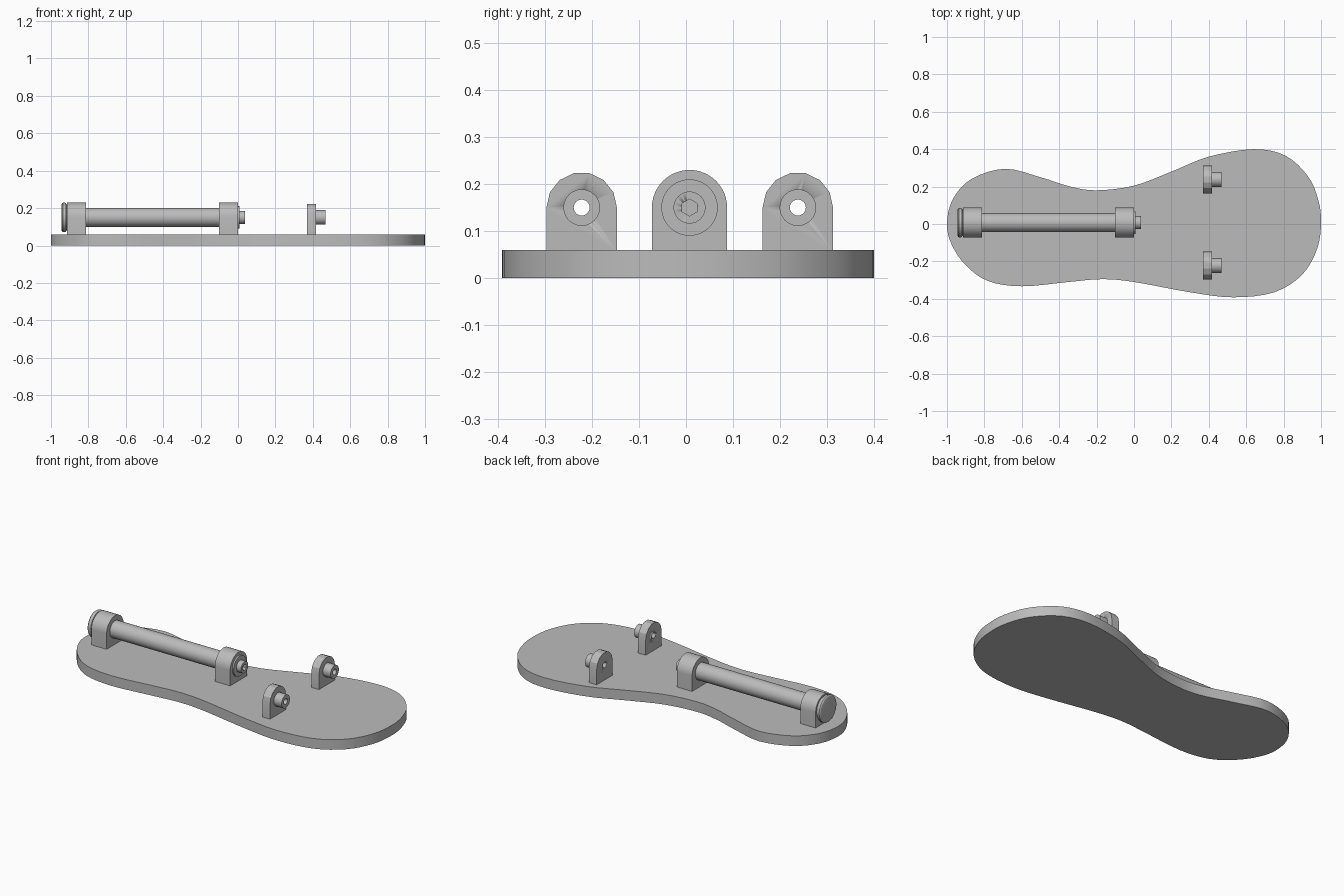
import bpy, bmesh, math
from mathutils import Vector

cube = bpy.data.objects.get("Cube")
if cube:
    bpy.data.objects.remove(cube, do_unlink=True)

grey = bpy.data.materials.new("plain grey")
grey.use_nodes = True
tone = (0.5, 0.5, 0.5, 1)
grey.diffuse_color = tone
grey.node_tree.nodes["Principled BSDF"].inputs["Base Color"].default_value = tone


def finish(name, bm):
    bmesh.ops.recalc_face_normals(bm, faces=bm.faces)
    mesh = bpy.data.meshes.new(name)
    bm.to_mesh(mesh)
    bm.free()
    obj = bpy.data.objects.new(name, mesh)
    bpy.context.collection.objects.link(obj)
    mesh.materials.append(grey)
    bpy.ops.object.select_all(action='DESELECT')
    obj.select_set(True)
    bpy.context.view_layer.objects.active = obj
    bpy.ops.object.shade_smooth_by_angle(angle=math.radians(25))
    return obj


def extrude(name, points, depth):
    """Closed 3D outline pushed along a vector."""
    bm = bmesh.new()
    face = bm.faces.new([bm.verts.new(p) for p in points])
    out = bmesh.ops.extrude_face_region(bm, geom=[face], use_keep_orig=True)
    verts = [v for v in out["geom"] if isinstance(v, bmesh.types.BMVert)]
    bmesh.ops.translate(bm, verts=verts, vec=depth)
    return finish(name, bm)


def lathe(name, profile, y, z, sides=48):
    """Turn (x, radius) pairs about an axis along x; radius 0 closes an end."""
    bm = bmesh.new()
    rings = []
    for x, r in profile:
        angles = [math.tau * i / sides for i in range(sides)]
        rings.append([bm.verts.new((x, y + r * math.sin(a), z + r * math.cos(a)))
                      for a in angles])
    for a, b in zip(rings, rings[1:]):
        for i in range(sides):
            j = (i + 1) % sides
            bm.faces.new((a[i], a[j], b[j], b[i]))
    bmesh.ops.remove_doubles(bm, verts=bm.verts, dist=1e-5)
    return finish(name, bm)


def bracket(name, x, width, y, r, steps):
    """Upright lug with a rounded top, standing on the sole."""
    pts = [(x, y - r, TOP - 0.005)]
    for i in range(steps + 1):
        a = math.pi * i / steps
        pts.append((x, y - r * math.cos(a), AXIS + r * math.sin(a)))
    pts.append((x, y + r, TOP - 0.005))
    return extrude(name, pts, (width, 0, 0))


def cut(obj, cutter):
    cutter.hide_render = True
    mod = obj.modifiers.new("hole", 'BOOLEAN')
    mod.operation = 'DIFFERENCE'
    mod.solver = 'EXACT'
    mod.object = cutter
    bpy.context.view_layer.objects.active = obj
    bpy.ops.object.modifier_apply(modifier=mod.name)
    bpy.data.objects.remove(cutter, do_unlink=True)


TOP, AXIS = 0.06, 0.15

# Sole: smooth closed outline through a few points
outline = [(-1, 0), (-.97, .13), (-.87, .24), (-.69, .295), (-.5, .25),
           (-.34, .2), (-.2, .18), (0, .205), (.2, .28), (.4, .36),
           (.64, .4), (.81, .365), (.93, .255), (.985, .13), (1, .01),
           (.98, -.13), (.9, -.27), (.75, -.365), (.53, -.392), (.3, -.365),
           (0, -.31), (-.17, -.295), (-.35, -.31), (-.6, -.333),
           (-.78, -.305), (-.9, -.22), (-.975, -.11)]
pts = [Vector((x, y, 0)) for x, y in outline]
n = len(pts)
smooth = []
for i in range(n):
    a, b, c, d = (pts[(i + k) % n] for k in (-1, 0, 1, 2))
    for t in (0, .25, .5, .75):
        smooth.append((b * 2 + (c - a) * t + (a * 2 - b * 5 + c * 4 - d) * t**2
                       + (b * 3 - a - c * 3 + d) * t**3) / 2)
extrude("sole", smooth, (0, 0, TOP))

# Two lugs carrying the long rod
ROD_Y = 0.0075
for name, x in (("heel_lug", -0.913), ("middle_lug", -0.101)):
    bracket(name, x, 0.1, ROD_Y, 0.08, 24)
lathe("rod", [(-0.83, 0), (-0.83, 0.05), (-0.09, 0.05), (-0.09, 0)], ROD_Y, AXIS)

# Rounded cap at the heel end
lathe("rod_cap", [(-0.943, 0), (-0.943, 0.07), (-0.941, 0.075), (-0.936, 0.079),
                  (-0.926, 0.079), (-0.92, 0.076), (-0.917, 0.07), (-0.91, 0.07),
                  (-0.91, 0)], ROD_Y, AXIS)

# Stepped end screw with a hexagonal socket
screw = lathe("end_screw", [(-0.005, 0), (-0.005, 0.06), (0.008, 0.06),
                            (0.008, 0.034), (0.038, 0.034), (0.038, 0)],
              ROD_Y, AXIS)
cut(screw, lathe("socket_cutter", [(0.015, 0), (0.015, 0.018), (0.06, 0.018),
                                   (0.06, 0)], ROD_Y, AXIS, 6))

# Pair of front lugs with hollow bosses
for side, y in (("left", 0.238), ("right", -0.222)):
    lug = bracket("front_lug_" + side, 0.368, 0.05, y, 0.075, 7)
    cut(lug, lathe("hole_cutter", [(0.3, 0), (0.3, 0.017), (0.5, 0.017), (0.5, 0)],
                   y, AXIS, 24))
    lathe("boss_" + side, [(0.418, 0.017), (0.418, 0.039), (0.469, 0.039),
                           (0.469, 0.017), (0.418, 0.017)], y, AXIS, 24)
